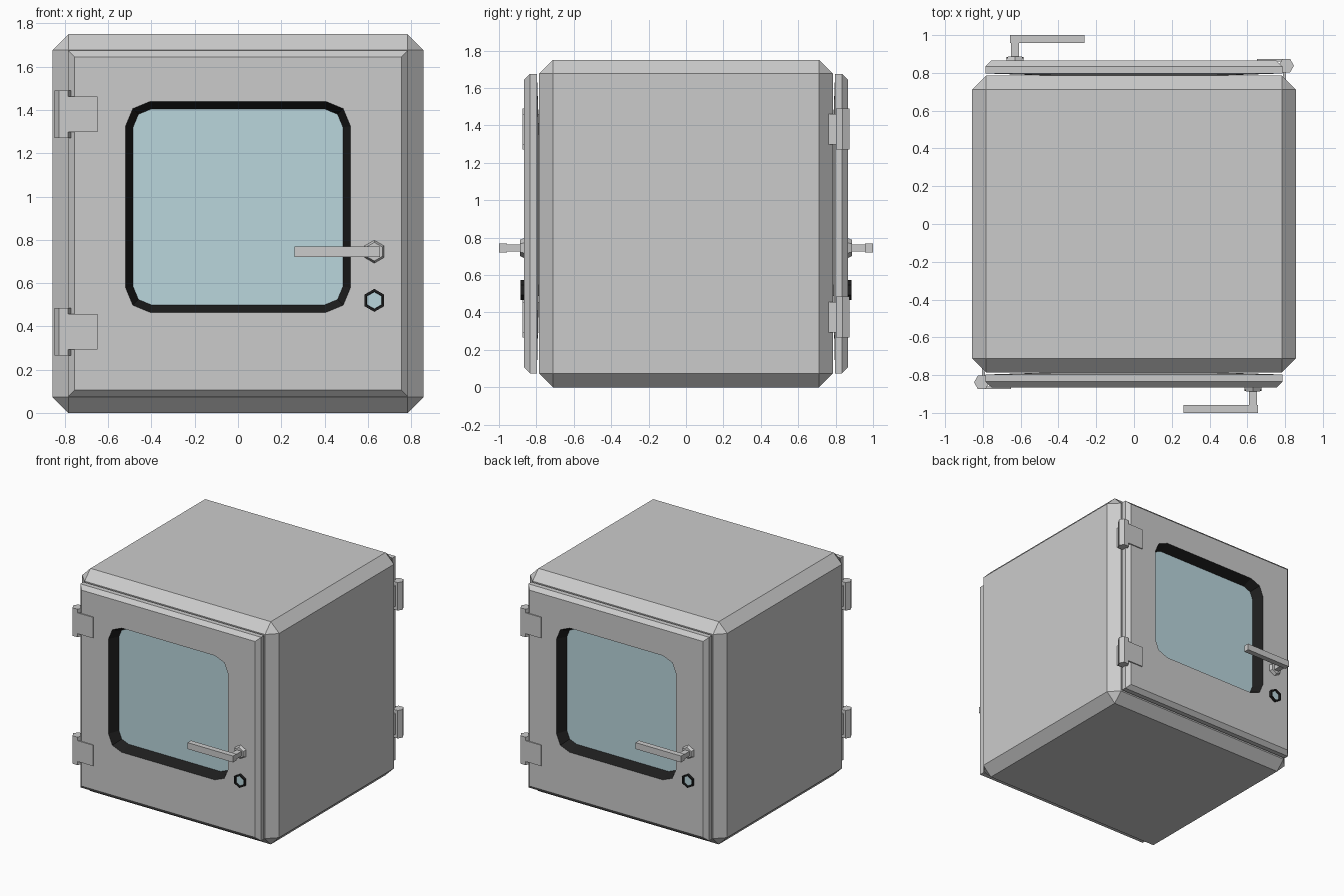
import bpy
import bmesh
from math import pi, sin, cos

cube = bpy.data.objects.get("Cube")
if cube:
    bpy.data.objects.remove(cube, do_unlink=True)


def material(name, color):
    m = bpy.data.materials.new(name)
    m.use_nodes = True
    m.diffuse_color = color
    m.node_tree.nodes["Principled BSDF"].inputs["Base Color"].default_value = color
    return m


steel = material("grey_steel", (0.60, 0.60, 0.60, 1))
rubber = material("black_rubber", (0.013, 0.013, 0.013, 1))
glass = material("pale_blue_glass", (0.49, 0.67, 0.72, 1))


def finish(name, bm, mats):
    bmesh.ops.recalc_face_normals(bm, faces=bm.faces)
    mesh = bpy.data.meshes.new(name)
    bm.to_mesh(mesh)
    bm.free()
    for m in mats:
        mesh.materials.append(m)
    ob = bpy.data.objects.new(name, mesh)
    bpy.context.collection.objects.link(ob)
    return ob


def both_sides(name, bm, mats):
    """Place a part on the front and the same part turned round on the back."""
    front = finish("front_" + name, bm, mats)
    back = bpy.data.objects.new("back_" + name, front.data)
    back.rotation_euler.z = pi
    bpy.context.collection.objects.link(back)


def bridge(bm, a, b, index=0):
    for i in range(len(a)):
        j = (i + 1) % len(a)
        bm.faces.new((a[i], a[j], b[j], b[i])).material_index = index


def loft(rings, end_index=0):
    """Skin a list of point rings and cap both ends."""
    bm = bmesh.new()
    loops = [[bm.verts.new(p) for p in ring] for ring in rings]
    for a, b in zip(loops, loops[1:]):
        bridge(bm, a, b)
    bm.faces.new(loops[0])
    bm.faces.new(loops[-1]).material_index = end_index
    return bm


def box(x, y, z):
    return loft([[(x[0], v, z[0]), (x[1], v, z[0]), (x[1], v, z[1]), (x[0], v, z[1])]
                 for v in y])


def hexagon(r, x, z, y):
    """Upright hexagon facing the front, points up and down."""
    return [(x + r * sin(k * pi / 3), y, z + r * cos(k * pi / 3)) for k in range(6)]


CORNERS = ((1, 1), (-1, 1), (-1, -1), (1, -1))


def rectangle(w, h, z, y):
    return [(w * sx, y, z + h * sz) for sx, sz in CORNERS]


def rounded(w, h, r, z, y):
    """Rectangle with corners rounded in two segments."""
    pts = []
    for k, (sx, sz) in enumerate(CORNERS):
        for s in range(3):
            a = (k + s / 2) * pi / 2
            pts.append((sx * (w - r) + r * cos(a), y, z + sz * (h - r) + r * sin(a)))
    return pts


# Chamfered cabinet body
bm = box((-0.857, 0.857), (-0.785, 0.785), (0, 1.75))
bmesh.ops.bevel(bm, geom=bm.edges[:], offset=0.073, offset_type='OFFSET',
                segments=1, affect='EDGES')
finish("cabinet_body", bm, [steel])

# Door: chamfered slab with a sloping black window opening
MID, WIN = 0.875, 0.952
bm = bmesh.new()


def loop(points):
    return [bm.verts.new(p) for p in points]


def frame(rect, hole):
    for k in range(4):
        n = (k + 1) % 4
        bm.faces.new([rect[k]] + hole[3 * k:3 * k + 3])
        bm.faces.new((rect[k], hole[3 * k + 2], hole[3 * n], rect[n]))


face = loop(rectangle(0.755, 0.77, MID, -0.865))
edge = loop(rectangle(0.785, 0.80, MID, -0.835))
rear = loop(rectangle(0.785, 0.80, MID, -0.797))
outer = loop(rounded(0.52, 0.488, 0.115, WIN, -0.865))
inner = loop(rounded(0.485, 0.453, 0.085, WIN, -0.787))
bridge(bm, face, edge)
bridge(bm, edge, rear)
frame(face, outer)
frame(rear, inner)
bridge(bm, outer, inner, 1)
both_sides("door", bm, [steel, rubber])

# Window pane
both_sides("window_pane", loft([rounded(0.485, 0.453, 0.085, WIN, y)
                                for y in (-0.787, -0.783)]), [glass])

# Hinges: hexagonal knuckle, leaf on the door, leaf on the body
for level, z in (("lower", 0.375), ("upper", 1.38)):
    rings = [[(-0.806 + 0.041 * cos(k * pi / 3), -0.838 + 0.041 * sin(k * pi / 3), z + dz)
              for k in range(6)] for dz in (-0.11, 0.11)]
    both_sides(level + "_hinge_knuckle", loft(rings), [steel])
    leaf_z = (z - 0.082, z + 0.082)
    both_sides(level + "_hinge_door_leaf",
               box((-0.79, -0.65), (-0.873, -0.86), leaf_z), [steel])
    both_sides(level + "_hinge_body_leaf",
               box((-0.806, -0.79), (-0.83, -0.75), leaf_z), [steel])

# Handle: tapered boss, stem and lever
HX, HZ = 0.63, 0.745
both_sides("handle_boss", loft([hexagon(0.053, HX, HZ, -0.86),
                                hexagon(0.053, HX, HZ, -0.867),
                                hexagon(0.043, HX, HZ, -0.888)]), [steel])
both_sides("handle_stem", box((0.61, 0.652), (-0.96, -0.88), (HZ - 0.019, HZ + 0.019)), [steel])
both_sides("handle_lever", box((0.262, 0.657), (-1.0, -0.957), (HZ - 0.025, HZ + 0.025)), [steel])

# Lock: black rim around a small recessed pane
both_sides("lock", loft([hexagon(0.053, HX, 0.52, -0.86),
                         hexagon(0.053, HX, 0.52, -0.884),
                         hexagon(0.041, HX, 0.52, -0.884),
                         hexagon(0.039, HX, 0.52, -0.872)], 1), [rubber, glass])
